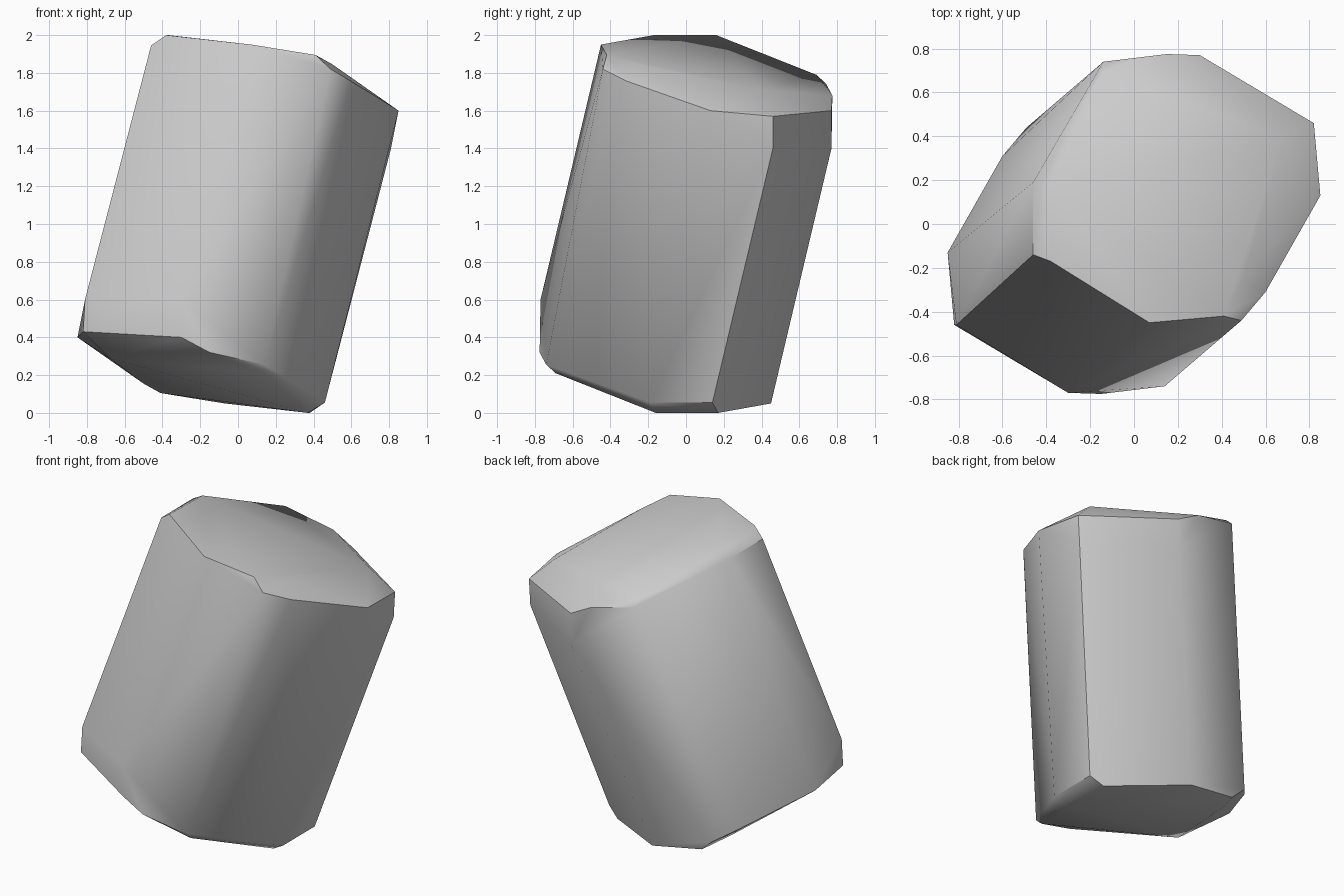
import bpy, bmesh
from mathutils import Vector

if "Cube" in bpy.data.objects:
    bpy.data.objects.remove(bpy.data.objects["Cube"])

# Corners of the upper end; the lower end is the same shape turned through the centre
UPPER = [
    (-0.37, 0.16, 2.0), (-0.38, -0.17, 2.0),            # high edge of the cap
    (-0.46, 0.19, 1.945), (-0.46, -0.14, 1.945),        # bevel below it
    (0.07, -0.45, 1.95), (0.41, -0.42, 1.895),          # front edge of the cap
    (0.49, -0.44, 1.82), (0.50, -0.25, 1.845), (0.60, -0.31, 1.755),
    (0.85, 0.13, 1.60), (0.82, 0.46, 1.57),             # low right corner
    (0.81, 0.46, 1.40), (0.68, 0.40, 1.71),
    (0.30, 0.77, 1.40), (0.30, 0.77, 1.60),             # back corner
    (0.15, 0.775, 1.68), (-0.14, 0.74, 1.745), (-0.14, 0.69, 1.79),
]
CENTRE = Vector((0, 0, 1))

# Faceted leaning block, made as the hull of both ends
bm = bmesh.new()
for co in UPPER:
    p = Vector(co)
    bm.verts.new(p)
    bm.verts.new(2 * CENTRE - p)
res = bmesh.ops.convex_hull(bm, input=bm.verts[:])
loose = [v for v in bm.verts if not v.link_faces]
bmesh.ops.delete(bm, geom=loose, context='VERTS')
bmesh.ops.recalc_face_normals(bm, faces=bm.faces[:])

mesh = bpy.data.meshes.new("leaning_block")
bm.to_mesh(mesh)
bm.free()
block = bpy.data.objects.new("leaning_block", mesh)
bpy.context.collection.objects.link(block)

# Soft shading over the shallow facets, crisp on the steep edges
bpy.context.view_layer.objects.active = block
block.select_set(True)
bpy.ops.object.shade_smooth_by_angle(angle=0.7)
